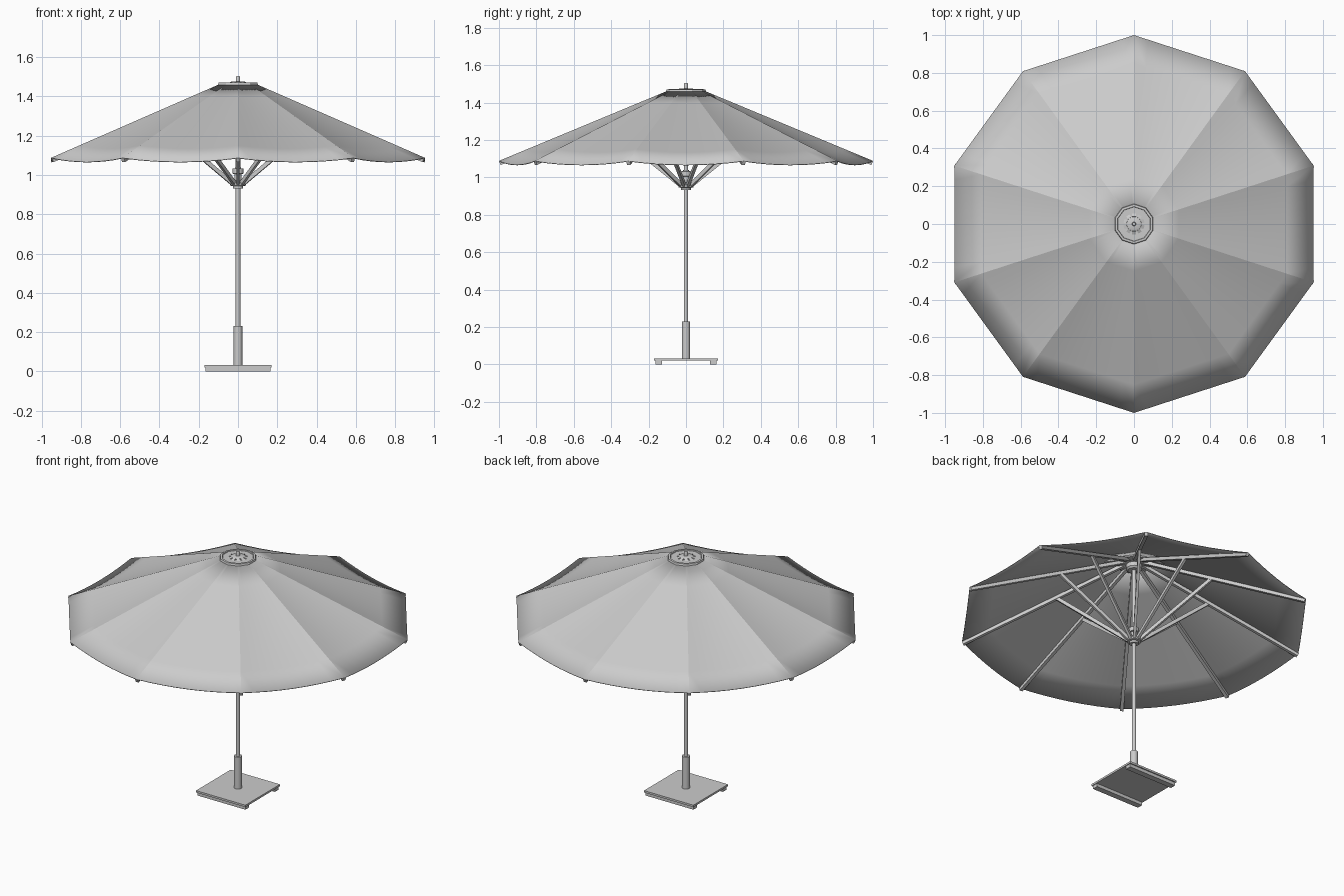
import bpy, bmesh, math
from mathutils import Vector

if "Cube" in bpy.data.objects:
    bpy.data.objects.remove(bpy.data.objects["Cube"])

SIDES = 10
RIM_R, RIM_Z = 1.0, 1.088
TOP_R, TOP_Z = 0.1, 1.462
SAG = 0.02

grey = bpy.data.materials.new("plain grey")
grey.use_nodes = True
grey.diffuse_color = (0.6, 0.6, 0.6, 1)
grey.node_tree.nodes["Principled BSDF"].inputs["Base Color"].default_value = (0.6, 0.6, 0.6, 1)


def finish(name, bm, smooth=None):
    bmesh.ops.recalc_face_normals(bm, faces=bm.faces)
    mesh = bpy.data.meshes.new(name)
    bm.to_mesh(mesh)
    bm.free()
    mesh.materials.append(grey)
    obj = bpy.data.objects.new(name, mesh)
    bpy.context.collection.objects.link(obj)
    if smooth:
        bpy.ops.object.select_all(action="DESELECT")
        obj.select_set(True)
        bpy.context.view_layer.objects.active = obj
        bpy.ops.object.shade_smooth_by_angle(angle=math.radians(smooth))
    return obj


def lathe(name, profile, segments=20, turn=0.0, smooth=35):
    """Spin an (r, z) outline around the pole axis, capping both ends."""
    bm = bmesh.new()
    rings = []
    for r, z in profile:
        rings.append([bm.verts.new((r * math.cos(turn + math.tau * i / segments),
                                    r * math.sin(turn + math.tau * i / segments), z))
                      for i in range(segments)])
    for a, b in zip(rings, rings[1:]):
        for i in range(segments):
            j = (i + 1) % segments
            bm.faces.new((a[i], a[j], b[j], b[i]))
    bm.faces.new(rings[0])
    bm.faces.new(rings[-1])
    return finish(name, bm, smooth)


def box(name, centre, size):
    bm = bmesh.new()
    bmesh.ops.create_cube(bm, size=1)
    bmesh.ops.scale(bm, vec=size, verts=bm.verts)
    bmesh.ops.translate(bm, vec=centre, verts=bm.verts)
    return finish(name, bm)


def spoke(name, inner, outer, angle, width, height):
    """Square bar between two (r, z) points in the vertical plane at an angle."""
    out = Vector((math.cos(angle), math.sin(angle), 0))
    side = Vector((-out.y, out.x, 0)) * width / 2
    ends = [out * r + Vector((0, 0, z)) for r, z in (inner, outer)]
    up = (ends[1] - ends[0]).cross(side).normalized() * height / 2
    bm = bmesh.new()
    a, b = [[bm.verts.new(p + side * s + up * u)
             for s, u in ((-1, -1), (1, -1), (1, 1), (-1, 1))] for p in ends]
    bm.faces.new(a)
    bm.faces.new(b)
    for i in range(4):
        j = (i + 1) % 4
        bm.faces.new((a[i], a[j], b[j], b[i]))
    return finish(name, bm)


# Base plate on two runners
box("base_plate", (0, 0, 0.026), (0.34, 0.34, 0.012))
for label, y in (("front", -0.145), ("back", 0.145)):
    box(label + "_base_foot", (0, y, 0.01), (0.33, 0.036, 0.02))

# Pole, socket and collars
lathe("pole_socket", [(0.022, 0.03), (0.022, 0.23)])
lathe("pole", [(0.012, 0.03), (0.012, 1.47)])
lathe("runner_collar", [(0.026, 0.932), (0.026, 0.944), (0.04, 0.946),
                        (0.04, 0.962), (0.028, 0.964), (0.028, 0.975)])
lathe("upper_collar", [(0.018, 0.97), (0.018, 1.005), (0.028, 1.007),
                       (0.028, 1.032), (0.016, 1.034), (0.016, 1.04)])
lathe("rib_hub", [(0.035, 1.41), (0.045, 1.42), (0.045, 1.445), (0.035, 1.455)])

# Ten ribs with their struts
slope = (RIM_Z - TOP_Z) / (RIM_R - TOP_R)
for k in range(SIDES):
    angle = math.pi / 2 + math.tau * k / SIDES
    rib_z = lambda r: TOP_Z + slope * (r - TOP_R) - 0.015
    spoke(f"rib_{k + 1}", (0.035, rib_z(0.06)), (0.995, rib_z(0.995)), angle, 0.02, 0.02)
    spoke(f"strut_{k + 1}", (0.03, 0.957), (0.45, rib_z(0.45) - 0.008), angle, 0.016, 0.02)

# Canopy: fabric panels dipping gently between the ribs
PANEL, ROWS = 8, 6
bm = bmesh.new()
grid = []
for row in range(ROWS + 1):
    t = row / ROWS
    radius = TOP_R + (RIM_R - TOP_R) * t
    ring = []
    for i in range(SIDES * PANEL):
        k, s = divmod(i, PANEL)
        s /= PANEL
        a, b = [Vector((math.cos(q), math.sin(q), 0)) * radius
                for q in (math.pi / 2 + math.tau * (k + d) / SIDES for d in (0, 1))]
        p = a.lerp(b, s)
        p.z = TOP_Z + (RIM_Z - TOP_Z) * t - SAG * t * 4 * s * (1 - s)
        ring.append(bm.verts.new(p))
    grid.append(ring)
for lower, upper in zip(grid, grid[1:]):
    for i in range(len(lower)):
        j = (i + 1) % len(lower)
        bm.faces.new((lower[i], upper[i], upper[j], lower[j]))
canopy = finish("canopy", bm, 18)
shell = canopy.modifiers.new("fabric thickness", "SOLIDIFY")
shell.thickness = 0.004
shell.offset = -1

# Top cap with raised rim, washer and finial
lathe("top_cap", [(0.1, 1.448), (0.108, 1.455), (0.104, 1.47), (0.092, 1.471), (0.09, 1.466)],
      SIDES, math.pi / 2, 15)
lathe("top_washer", [(0.04, 1.464), (0.04, 1.473), (0.034, 1.476)], 10)
lathe("finial", [(0.011, 1.47), (0.011, 1.496), (0.008, 1.504)], 12)
